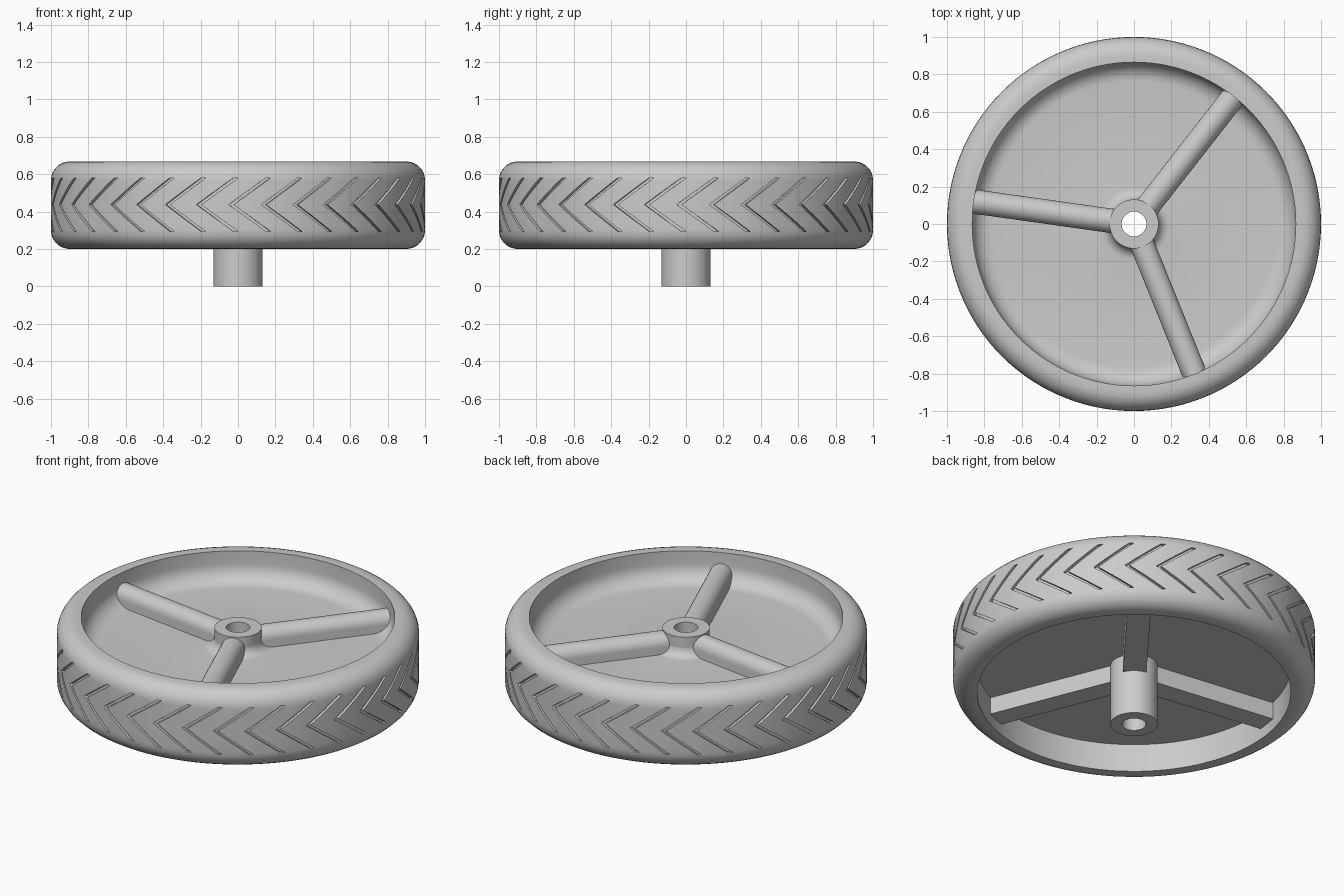
import bpy, bmesh
from math import sin, cos, pi, radians

cube = bpy.data.objects.get("Cube")
if cube:
    bpy.data.objects.remove(cube, do_unlink=True)

GREY = (0.6, 0.6, 0.6, 1)
mat = bpy.data.materials.new("plain grey")
mat.use_nodes = True
mat.diffuse_color = GREY
mat.node_tree.nodes["Principled BSDF"].inputs["Base Color"].default_value = GREY


def make_object(name, bm):
    bmesh.ops.recalc_face_normals(bm, faces=bm.faces)
    mesh = bpy.data.meshes.new(name)
    bm.to_mesh(mesh)
    bm.free()
    mesh.materials.append(mat)
    obj = bpy.data.objects.new(name, mesh)
    bpy.context.collection.objects.link(obj)
    return obj


def select(obj):
    bpy.ops.object.select_all(action='DESELECT')
    obj.select_set(True)
    bpy.context.view_layer.objects.active = obj


def smooth(obj):
    select(obj)
    bpy.ops.object.shade_smooth_by_angle(angle=radians(30))


def arc(cx, cz, r, start, end, steps=7):
    """Points on an arc in the (radius, height) plane, angles in degrees."""
    angles = [radians(start + (end - start) * i / steps) for i in range(steps + 1)]
    return [(cx + r * cos(a), cz + r * sin(a)) for a in angles]


def bridge(bm, rings, closed):
    """Skin a list of equal vertex rings, capping the ends if open."""
    n = len(rings[0])
    pairs = list(zip(rings, rings[1:]))
    if closed:
        pairs.append((rings[-1], rings[0]))
    else:
        bm.faces.new(rings[0])
        bm.faces.new(rings[-1])
    for a, b in pairs:
        for i in range(n):
            j = (i + 1) % n
            bm.faces.new((a[i], a[j], b[j], b[i]))


def lathe(name, profile, segments):
    bm = bmesh.new()
    rings = []
    for k in range(segments):
        t = 2 * pi * k / segments
        rings.append([bm.verts.new((r * cos(t), r * sin(t), z)) for r, z in profile])
    bridge(bm, rings, True)
    return make_object(name, bm)


# Tyre and web in one turned section
BOTTOM, TOP, FLOOR, UNDER = 0.2, 0.668, 0.49, 0.37
INNER, ROUND = 0.865, 0.1
section = (
    [(0.1, UNDER), (INNER, UNDER), (INNER, BOTTOM)]
    + arc(1 - ROUND, BOTTOM + ROUND, ROUND, -90, 0)
    + arc(1 - ROUND, TOP - ROUND, ROUND, 0, 90)
    + [(INNER, TOP)]
    + arc(INNER - ROUND, FLOOR + ROUND, ROUND, 0, -90)
    + arc(0.19, FLOOR + 0.06, 0.06, -90, -180)
    + [(0.1, FLOOR + 0.06)]
)
tyre = lathe("tyre_and_web", section, 120)

# Chevron tread grooves
bm = bmesh.new()
COUNT, MID, HALF, SWEEP, WIDTH = 36, 0.437, 0.143, 0.2, 0.026
for k in range(COUNT):
    rings = []
    for s in (1, 0.5, 0, -0.5, -1):
        left = 2 * pi * k / COUNT - pi / 2 - 0.05 + SWEEP * abs(s)
        z = MID + HALF * s
        corners = ((0.982, left), (1.03, left), (1.03, left + WIDTH), (0.982, left + WIDTH))
        rings.append([bm.verts.new((r * cos(t), r * sin(t), z)) for r, t in corners])
    bridge(bm, rings, False)
cutter = make_object("tread_cutter", bm)
cutter.hide_render = True

cut = tyre.modifiers.new("tread grooves", 'BOOLEAN')
cut.operation = 'DIFFERENCE'
cut.solver = 'EXACT'
cut.object = cutter
select(tyre)
bpy.ops.object.modifier_apply(modifier=cut.name)
bpy.data.objects.remove(cutter, do_unlink=True)
smooth(tyre)

# Hub tube with axle hole
hub = lathe("hub", [(0.066, 0), (0.131, 0), (0.131, 0.606), (0.066, 0.606)], 64)
smooth(hub)

# Three spokes: round on top, square ribs underneath
for number, angle in enumerate((52, 172, 292), 1):
    t = radians(angle)
    outline = [(-0.065, 0.267), (0.065, 0.267)] + arc(0, 0.535, 0.065, 0, 180, 14)
    bm = bmesh.new()
    rings = [[bm.verts.new((r * cos(t) - w * sin(t), r * sin(t) + w * cos(t), z))
              for w, z in outline] for r in (0.1, 0.885)]
    bridge(bm, rings, False)
    smooth(make_object(f"spoke_{number}", bm))
